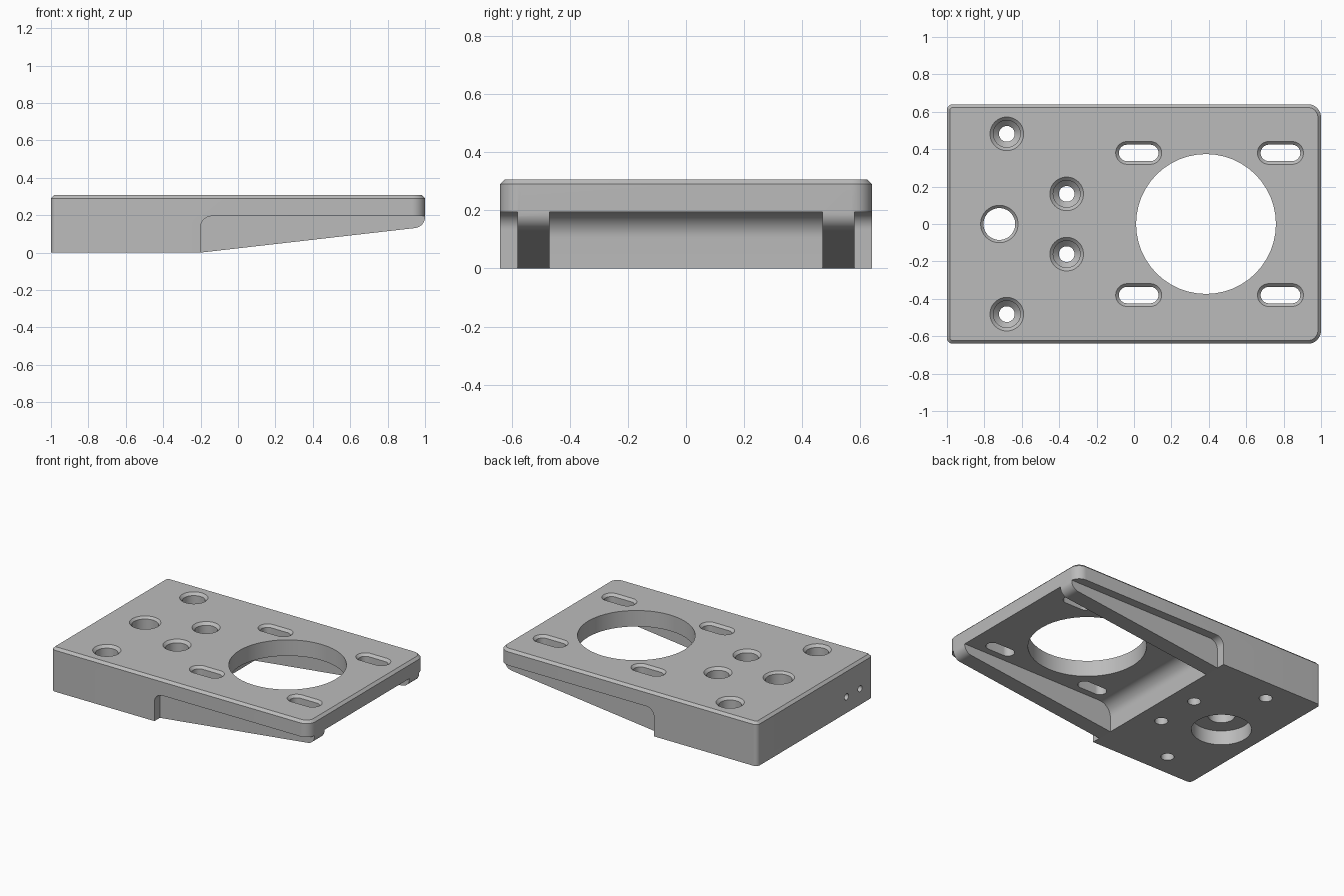
import bpy, bmesh
from math import sin, cos, radians

cube = bpy.data.objects.get("Cube")
if cube:
    bpy.data.objects.remove(cube, do_unlink=True)

HEIGHT, UNDERSIDE, STEP_X = 0.307, 0.195, -0.2


def arc(cx, cy, r, start, end, n=12):
    angles = [radians(start + (end - start) * i / n) for i in range(n + 1)]
    return [(cx + r * cos(a), cy + r * sin(a)) for a in angles]


def outline(x, y, hx, hy, r_left, r_right):
    """Rounded rectangle with separate left and right corner radii."""
    pts = []
    corners = [(1, 1, r_right), (-1, 1, r_left), (-1, -1, r_left), (1, -1, r_right)]
    for i, (sx, sy, r) in enumerate(corners):
        pts += arc(x + sx * (hx - r), y + sy * (hy - r), r, 90 * i, 90 * i + 90)
    return pts


def loft(name, rings):
    """Closed solid skinned through rings that share a point count."""
    bm = bmesh.new()
    loops = [[bm.verts.new(p) for p in ring] for ring in rings]
    n = len(loops[0])
    for a, b in zip(loops, loops[1:]):
        for i in range(n):
            j = (i + 1) % n
            bm.faces.new((a[i], a[j], b[j], b[i]))
    bm.faces.new(loops[0][::-1])
    bm.faces.new(loops[-1])
    bmesh.ops.remove_doubles(bm, verts=bm.verts, dist=1e-5)
    bmesh.ops.recalc_face_normals(bm, faces=bm.faces)
    mesh = bpy.data.meshes.new(name)
    bm.to_mesh(mesh)
    bm.free()
    obj = bpy.data.objects.new(name, mesh)
    bpy.context.collection.objects.link(obj)
    return obj


def at_height(points, z):
    return [(x, y, z) for x, y in points]


def cut(cutter):
    cutter.hide_render = True
    bpy.context.view_layer.objects.active = plate
    mod = plate.modifiers.new("cut", "BOOLEAN")
    mod.operation, mod.solver, mod.object = "DIFFERENCE", "EXACT", cutter
    bpy.ops.object.modifier_apply(modifier=mod.name)
    bpy.data.objects.remove(cutter, do_unlink=True)


def cut_profile(name, profile, y0, y1):
    cut(loft(name, [[(x, y, z) for x, z in profile] for y in (y0, y1)]))


def cut_round(name, x, y, steps):
    cut(loft(name, [at_height(outline(x, y, r, r, r, r), z) for r, z in steps]))


# Body with chamfered top edge
def body_ring(inset, z):
    return at_height(outline(0, 0, 1 - inset, 0.64 - inset, 0.03 - inset, 0.07 - inset), z)


plate = loft("mounting_plate", [body_ring(0, 0), body_ring(0, 0.29), body_ring(0.017, HEIGHT)])


# Recesses under the plate, leaving two ribs
def recess(r):
    return [(STEP_X, -0.1)] + arc(STEP_X + r, UNDERSIDE - r, r, 180, 90) + [(1.1, UNDERSIDE), (1.1, -0.1)]


cut_profile("centre_recess", recess(0.09), -0.47, 0.47)
for side in (-1, 1):
    cut_profile("side_recess", recess(0.06), side * 0.58, side * 0.7)

# Sloping rib undersides with rounded tips
slope = [(-0.3, -0.1), (-0.3, -0.0114)] + arc(0.94, 0.191, 0.06, -83.5, 0) + [(1.1, 0.191), (1.1, -0.1)]
cut_profile("rib_slope", slope, -0.7, 0.7)

# Large opening and pivot hole with a wide bore underneath
cut_round("large_opening", 0.385, 0, [(0.374, 0.1), (0.374, 0.4)])
cut_round("pivot_hole", -0.72, 0, [(0.19, -0.1), (0.19, 0.1), (0.085, 0.1),
                                   (0.085, HEIGHT - 0.015), (0.115, HEIGHT + 0.015)])

# Countersunk screw holes and adjustment slots
for side in (-1, 1):
    for x, y in ((-0.68, 0.482), (-0.36, 0.161)):
        cut_round("screw_hole", x, side * y, [(0.042, -0.1), (0.042, 0.12), (0.072, 0.15),
                                              (0.072, HEIGHT - 0.018), (0.108, HEIGHT + 0.018)])
    for x in (0.025, 0.783):
        rings = []
        for r, z in ((0.044, 0.1), (0.044, HEIGHT - 0.017), (0.078, HEIGHT + 0.017)):
            rings.append(at_height(outline(x, side * 0.38, 0.062 + r, r, r, r), z))
        cut(loft("slot", rings))

# Small blind holes in the end face
for y in (-0.35, -0.5):
    rings = [[(x, py, pz) for py, pz in outline(y, 0.113, 0.022, 0.022, 0.022, 0.022)]
             for x in (-1.1, -0.88)]
    cut(loft("end_hole", rings))

# Finish
grey = bpy.data.materials.new("machined_grey")
grey.use_nodes = True
colour = (0.5, 0.5, 0.5, 1)
grey.diffuse_color = colour
grey.node_tree.nodes["Principled BSDF"].inputs["Base Color"].default_value = colour
plate.data.materials.clear()
plate.data.materials.append(grey)
for face in plate.data.polygons:
    face.material_index = 0
bpy.ops.object.select_all(action="DESELECT")
plate.select_set(True)
bpy.context.view_layer.objects.active = plate
bpy.ops.object.shade_smooth_by_angle(angle=radians(30))
